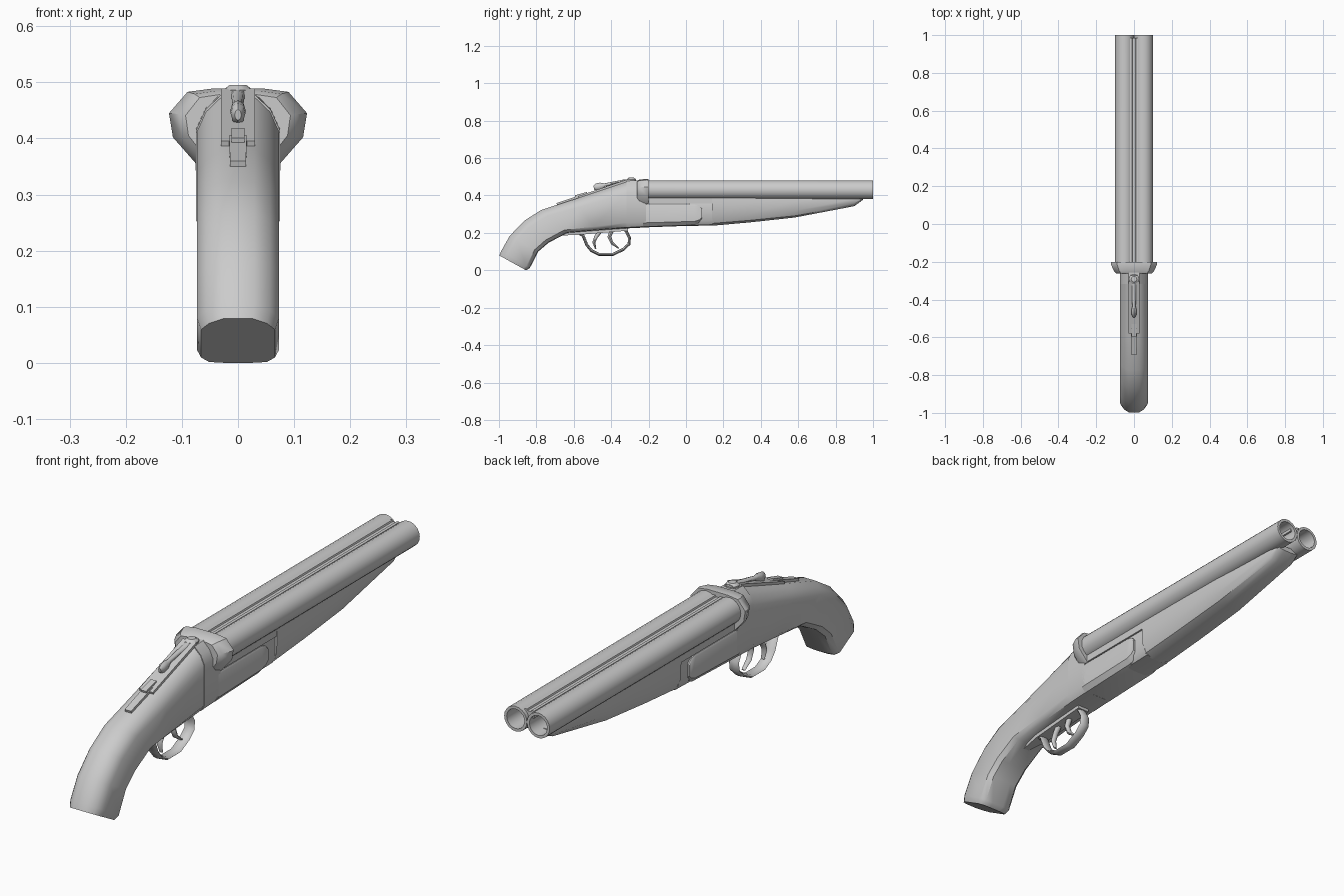
import bpy, math
from mathutils import Vector


def make(name, verts, faces, angle=35):
    me = bpy.data.meshes.new(name)
    me.from_pydata(verts, [], faces)
    ob = bpy.data.objects.new(name, me)
    bpy.context.collection.objects.link(ob)
    bpy.ops.object.select_all(action='DESELECT')
    ob.select_set(True)
    bpy.context.view_layer.objects.active = ob
    bpy.ops.object.mode_set(mode='EDIT')
    bpy.ops.mesh.select_all(action='SELECT')
    bpy.ops.mesh.normals_make_consistent(inside=False)
    bpy.ops.object.mode_set(mode='OBJECT')
    bpy.ops.object.shade_smooth_by_angle(angle=math.radians(angle))
    return ob


def skin(name, rings, angle=35):
    """Join equal rings of points into a closed solid."""
    n = len(rings[0])
    faces = [(i * n + k, i * n + (k + 1) % n, (i + 1) * n + (k + 1) % n, (i + 1) * n + k)
             for i in range(len(rings) - 1) for k in range(n)]
    faces += [tuple(range(n)), tuple((len(rings) - 1) * n + k for k in range(n))]
    return make(name, [p for r in rings for p in r], faces, angle)


def loft(name, half, stations, angle=35):
    """Mirrored half section (x fraction, height fraction) through stations
    (bottom y, bottom z, top y, top z, half width)."""
    sec = half + [(-x, t) for x, t in reversed(half)]
    return skin(name, [[(x * w, by + (ty - by) * t, bz + (tz - bz) * t) for x, t in sec]
                       for by, bz, ty, tz, w in stations], angle)


def sweep(name, path, square=False, sides=8):
    """Section swept along (y, z, half width, half thickness) points."""
    rings = []
    sides, off, s = (4, math.pi / 4, math.sqrt(2)) if square else (sides, 0, 1)
    for i, (y, z, w, t) in enumerate(path):
        a, b = path[max(i - 1, 0)], path[min(i + 1, len(path) - 1)]
        d = Vector((b[0] - a[0], b[1] - a[1])).normalized()
        ring = []
        for k in range(sides):
            c = off + 2 * math.pi * k / sides
            h = s * t * math.sin(c)
            ring.append((s * w * math.cos(c), y - d.y * h, z + d.x * h))
        rings.append(ring)
    return skin(name, rings, 50 if not square else 30)


def circle_rings(cx, cz, specs, n=20):
    return [[(cx + r * math.cos(2 * math.pi * k / n), y, cz + r * math.sin(2 * math.pi * k / n))
             for k in range(n)] for y, r in specs]


# Barrels with open bores
for side, x in (("left", -0.05), ("right", 0.05)):
    skin(side + "_barrel", circle_rings(x, 0.43, [(-0.215, 0.051), (1.0, 0.05), (1.0, 0.039), (0.4, 0.039)]))

# Rib between the barrels
rib = [(-0.022, 0.445), (-0.022, 0.474), (-0.010, 0.474), (-0.008, 0.468),
       (0.008, 0.468), (0.010, 0.474), (0.022, 0.474), (0.022, 0.445)]
skin("top_rib", [[(x, y, z) for x, z in rib] for y in (-0.21, 0.985)])

# Curved wooden grip
body = [(0.35, 0), (0.78, 0.02), (1, 0.12), (1, 0.74), (0.78, 0.88), (0.4, 0.985)]
loft("grip", body, [
    (-0.855, 0.0, -1.0, 0.080, 0.066),
    (-0.835, 0.012, -0.99, 0.105, 0.073),
    (-0.790, 0.100, -0.945, 0.185, 0.073),
    (-0.735, 0.147, -0.865, 0.268, 0.073),
    (-0.635, 0.200, -0.775, 0.325, 0.073),
    (-0.480, 0.213, -0.600, 0.382, 0.073),
    (-0.316, 0.225, -0.316, 0.478, 0.073)], 40)

# Receiver: tall rear, long lower body with rounded nose
loft("receiver_rear", body, [
    (-0.317, 0.224, -0.317, 0.482, 0.0745),
    (-0.215, 0.229, -0.215, 0.486, 0.0745)])
low = [(0.35, 0), (0.78, 0.03), (1, 0.2), (1, 0.94), (0.95, 1)]
loft("receiver_body", low, [
    (-0.230, 0.229, -0.230, 0.352, 0.0745),
    (0.045, 0.239, 0.045, 0.352, 0.0745),
    (0.072, 0.252, 0.072, 0.344, 0.0745),
    (0.086, 0.272, 0.086, 0.328, 0.0745)])

# Flared breech collar around the barrel ends
collar = [(0.045, 0.489), (0.09, 0.483), (0.123, 0.445), (0.116, 0.402), (0.073, 0.353)]
collar = collar + [(-x, z) for x, z in reversed(collar)]
skin("breech_collar", [[(x * s, y, 0.42 + (z - 0.42) * t) for x, z in collar]
                       for y, s, t in ((-0.262, 0.76, 0.84), (-0.25, 0.86, 0.94), (-0.212, 1, 1), (-0.2, 0.98, 0.99))])

# Flat under the barrels and hinge iron ahead of the receiver
loft("barrel_flat", [(1, 0), (1, 1)], [(-0.21, 0.356, -0.21, 0.395, 0.073), (0.142, 0.356, 0.142, 0.395, 0.073)])
loft("hinge_iron", low, [(0.02, 0.237, 0.02, 0.37, 0.066), (0.142, 0.240, 0.142, 0.37, 0.066)])

# Tapered wooden forend
loft("forend", [(0.35, 0), (0.75, 0.08), (0.95, 0.32), (1, 0.75), (0.95, 1)], [
    (0.138, 0.238, 0.138, 0.395, 0.076),
    (0.340, 0.256, 0.340, 0.395, 0.075),
    (0.580, 0.282, 0.580, 0.395, 0.072),
    (0.900, 0.343, 0.900, 0.395, 0.058),
    (0.945, 0.376, 0.945, 0.395, 0.050)])

# Trigger plate, guard and two triggers
sweep("trigger_plate", [(-0.66, 0.192, 0.012, 0.006), (-0.57, 0.200, 0.026, 0.010),
                        (-0.31, 0.222, 0.026, 0.010)], True)
guard = [(-0.575, 0.200), (-0.550, 0.185), (-0.530, 0.135), (-0.505, 0.105), (-0.465, 0.085),
         (-0.390, 0.085), (-0.335, 0.112), (-0.305, 0.140), (-0.302, 0.175), (-0.325, 0.218)]
sweep("trigger_guard", [(y, z, 0.022, 0.008) for y, z in guard])
sweep("rear_trigger", [(-0.455, 0.215, 0.012, 0.012), (-0.480, 0.180, 0.012, 0.010),
                       (-0.493, 0.150, 0.012, 0.008), (-0.483, 0.115, 0.008, 0.004)])
sweep("front_trigger", [(-0.395, 0.215, 0.012, 0.012), (-0.410, 0.180, 0.012, 0.010),
                        (-0.395, 0.145, 0.012, 0.008), (-0.360, 0.118, 0.008, 0.004)])

# Top tang, safety slide and opening lever
sweep("top_tang", [(-0.575, 0.384, 0.03, 0.012), (-0.30, 0.478, 0.03, 0.012)], True)
sweep("tang_tail", [(-0.69, 0.352, 0.014, 0.008), (-0.55, 0.396, 0.016, 0.010)], True)
sweep("safety_slide", [(-0.592, 0.391, 0.012, 0.010), (-0.528, 0.409, 0.012, 0.010)], True)
sweep("opening_lever", [(-0.493, 0.442, 0.006, 0.010), (-0.480, 0.444, 0.013, 0.020),
                        (-0.455, 0.449, 0.014, 0.020), (-0.435, 0.456, 0.009, 0.009),
                        (-0.340, 0.476, 0.012, 0.008), (-0.270, 0.482, 0.020, 0.010)])
skin("lever_boss", [[(r * math.cos(math.pi * k / 5), -0.292 + r * math.sin(math.pi * k / 5), z)
                     for k in range(10)] for z, r in ((0.455, 0.027), (0.486, 0.027), (0.495, 0.015))])
